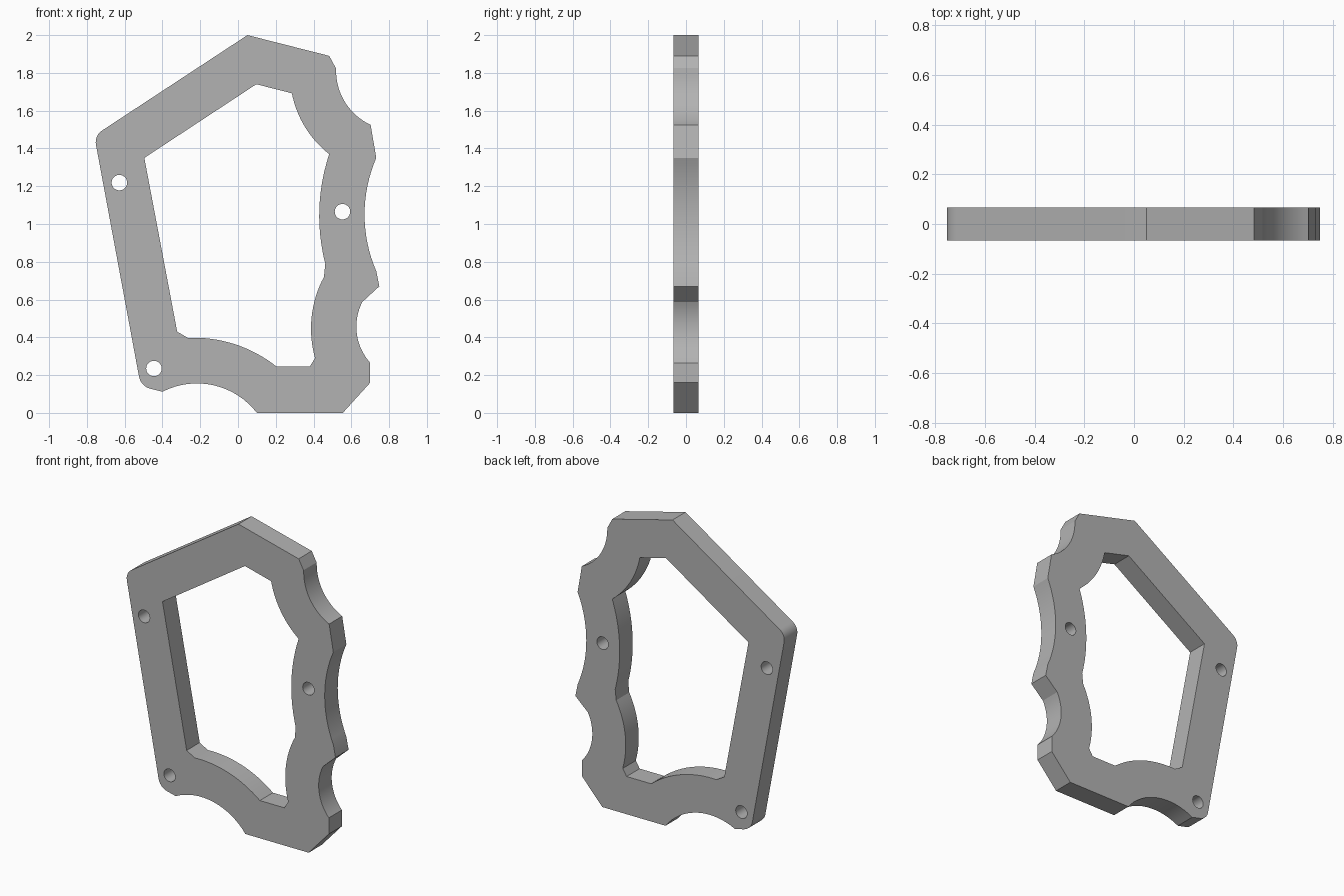
import bpy
import bmesh
import math
from mathutils import Vector
from mathutils.geometry import intersect_line_line

cube = bpy.data.objects.get("Cube")
if cube:
    bpy.data.objects.remove(cube)

HALF_THICKNESS = 0.067


def arc(start, mid, end, steps=16):
    """Points on the circle through three points, both ends included."""
    a, m, b = (Vector(p) for p in (start, mid, end))
    u, v = m - a, b - a
    d = 2 * u.cross(v)
    offset = Vector((v.y * u.length_squared - u.y * v.length_squared,
                     u.x * v.length_squared - v.x * u.length_squared)) / d
    centre, ray = a + offset, -offset
    angles = [math.atan2(p.y - centre.y, p.x - centre.x) for p in (a, b)]
    sweep = angles[1] - angles[0]
    # choose the short way round: every scallop is less than a half circle
    sweep = (sweep + math.pi) % math.tau - math.pi
    return [tuple(centre + ray.length * Vector((math.cos(t), math.sin(t))))
            for t in (angles[0] + sweep * i / steps for i in range(steps + 1))]


def circle(x, z, radius=0.041, steps=32):
    return [(x + radius * math.cos(math.tau * i / steps),
             z + radius * math.sin(math.tau * i / steps)) for i in range(steps)]


# Outer outline, clockwise from the peak
outer = [(0.05, 2.0), (0.483, 1.89), (0.518, 1.825)]
outer += arc((0.52, 1.79), (0.573, 1.635), (0.702, 1.525))
outer += arc((0.732, 1.35), (0.67, 1.04), (0.732, 0.75))
outer += [(0.748, 0.67)]
outer += arc((0.658, 0.587), (0.627, 0.44), (0.70, 0.265))
outer += [(0.70, 0.16), (0.555, 0.0)]
outer += arc((0.10, 0.0), (-0.21, 0.156), (-0.40, 0.112))
outer += arc((-0.465, 0.128), (-0.505, 0.153), (-0.525, 0.197), 8)
outer += arc((-0.752, 1.42), (-0.747, 1.463), (-0.718, 1.496), 8)

# Inner opening
inner = [(0.097, 1.74), (0.285, 1.692)]
inner += arc((0.29, 1.67), (0.357, 1.51), (0.483, 1.37))
inner += arc((0.475, 1.345), (0.43, 1.05), (0.462, 0.79))
inner += arc((0.455, 0.72), (0.387, 0.47), (0.408, 0.29))
inner += [(0.38, 0.245)]
inner += arc((0.204, 0.245), (0.0, 0.358), (-0.265, 0.397))
inner += [(-0.322, 0.43), (-0.496, 1.35)]

# Pin holes
pins = [circle(-0.628, 1.219), circle(0.553, 1.065), circle(-0.445, 0.235)]

# Filled, extruded plate
curve = bpy.data.curves.new("frame_plate", 'CURVE')
curve.dimensions = '2D'
curve.fill_mode = 'BOTH'
curve.extrude = HALF_THICKNESS
for loop in [outer, inner] + pins:
    spline = curve.splines.new('POLY')
    spline.points.add(len(loop) - 1)
    for point, (x, z) in zip(spline.points, loop):
        point.co = (x, z, 0, 1)
    spline.use_cyclic_u = True

plate = bpy.data.objects.new("frame_plate", curve)
bpy.context.collection.objects.link(plate)
plate.rotation_euler.x = math.pi / 2
bpy.ops.object.select_all(action='DESELECT')
plate.select_set(True)
bpy.context.view_layer.objects.active = plate
bpy.ops.object.convert(target='MESH')
plate = bpy.context.object
bpy.ops.object.transform_apply(location=False, rotation=True, scale=False)

# Weld caps to walls and merge the flat caps
bm = bmesh.new()
bm.from_mesh(plate.data)
bmesh.ops.remove_doubles(bm, verts=bm.verts, dist=0.0005)
bmesh.ops.recalc_face_normals(bm, faces=bm.faces)
bm.to_mesh(plate.data)
bm.free()
bpy.ops.object.shade_smooth_by_angle(angle=math.radians(20))

# Grey finish
grey = bpy.data.materials.new("plain_grey")
colour = (0.45, 0.45, 0.45, 1)
grey.use_nodes = True
grey.diffuse_color = colour
grey.node_tree.nodes["Principled BSDF"].inputs["Base Color"].default_value = colour
plate.data.materials.clear()
plate.data.materials.append(grey)
